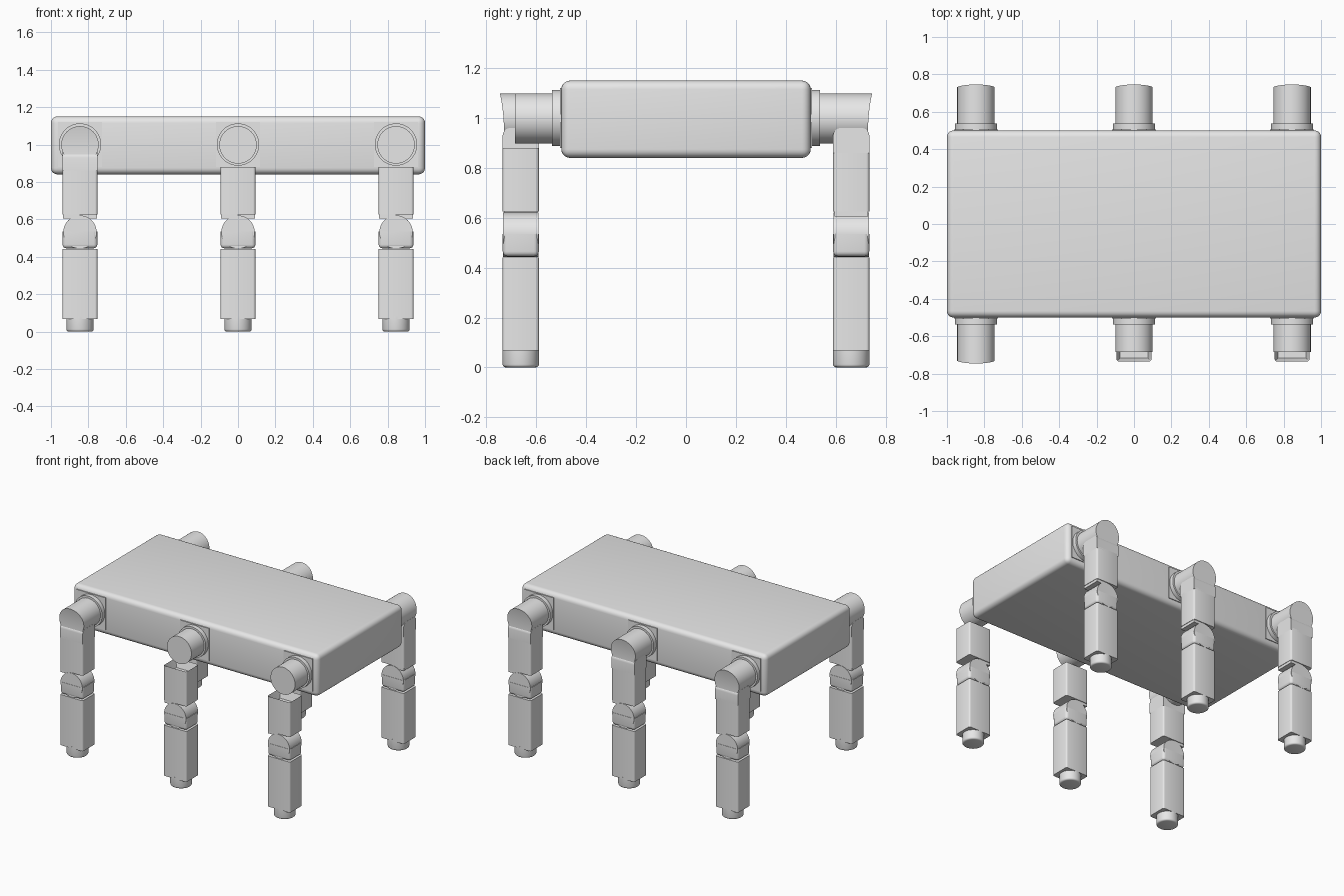
import bpy, bmesh, math
from mathutils import Matrix

cube = bpy.data.objects.get("Cube")
if cube:
    bpy.data.objects.remove(cube, do_unlink=True)

grey = bpy.data.materials.new("light_grey")
grey.use_nodes = True
grey.diffuse_color = (0.8, 0.8, 0.8, 1)
grey.node_tree.nodes["Principled BSDF"].inputs["Base Color"].default_value = (0.8, 0.8, 0.8, 1)


def finish(bm, name):
    """Turn a bmesh into a mesh with smooth curves and sharp corners."""
    bmesh.ops.recalc_face_normals(bm, faces=bm.faces)
    me = bpy.data.meshes.new(name)
    bm.to_mesh(me)
    bm.free()
    me.materials.append(grey)
    me.shade_smooth()
    me.set_sharp_from_angle(angle=math.radians(35))
    return me


def box_bm(x0, x1, y0, y1, z0, z1):
    bm = bmesh.new()
    bmesh.ops.create_cube(bm, size=1)
    for v in bm.verts:
        v.co.x = x1 if v.co.x > 0 else x0
        v.co.y = y1 if v.co.y > 0 else y0
        v.co.z = z1 if v.co.z > 0 else z0
    return bm


def bevel(bm, width, rule=lambda a, b: True, seg=4):
    edges = [e for e in bm.edges if rule(e.verts[0].co, e.verts[1].co)]
    bmesh.ops.bevel(bm, geom=edges, offset=width, segments=seg, profile=0.5, affect='EDGES')


def upright(a, b):
    return abs(a.z - b.z) > 0.01


def cyl_bm(r, a, b, centre, axis='Y', seg=48):
    """Cylinder from a to b along the axis; centre holds the other two coordinates."""
    bm = bmesh.new()
    bmesh.ops.create_cone(bm, cap_ends=True, segments=seg, radius1=r, radius2=r, depth=b - a)
    mid = (a + b) / 2
    if axis == 'Y':
        m = Matrix.Translation((centre[0], mid, centre[1])) @ Matrix.Rotation(math.pi / 2, 4, 'X')
    else:
        m = Matrix.Translation((centre[0], centre[1], mid))
    bmesh.ops.transform(bm, matrix=m, verts=bm.verts)
    return bm


def place(me, name, x=0.0, turn=0.0):
    ob = bpy.data.objects.new(name, me)
    ob.location.x = x
    ob.rotation_euler.z = turn
    bpy.context.scene.collection.objects.link(ob)


# Body slab
bm = box_bm(-1, 1, -0.5, 0.5, 0.84, 1.15)
bevel(bm, 0.035, seg=5)
place(finish(bm, "body"), "body")

# Leg footprint, for a leg on the front side
Y0, Y1, YC, W = -0.735, -0.59, -0.6625, 0.093
parts = {}
parts["mount_plate"] = finish(box_bm(-0.118, 0.118, -0.506, -0.49, 0.88, 1.12), "mount_plate")
parts["hip_flange"] = finish(cyl_bm(0.113, -0.537, -0.48, (0, 1.0)), "hip_flange")

# Short hip with a flat end
hip_flat = finish(cyl_bm(0.1, -0.685, -0.5, (0, 0.998)), "hip_flat")

# Long hip whose end is scooped: y depends on height
bm = cyl_bm(0.1, -0.73, -0.5, (0, 0.998))
cap = [f for f in bm.faces if f.calc_center_median().y < -0.729]
bmesh.ops.delete(bm, geom=cap, context='FACES_ONLY')
rim = sorted((v for v in bm.verts if v.co.y < -0.729),
             key=lambda v: math.atan2(v.co.z - 0.998, v.co.x))
for v in rim:
    v.co.y -= 0.016 * max(0.0, (v.co.z - 0.95) / 0.148) ** 2
# Bridge the rim with level strips
n = len(rim)
top = max(range(n), key=lambda i: rim[i].co.z)
loop = [rim[(top + i) % n] for i in range(n)]
for i in range(n // 2):
    a, b, c, d = loop[i], loop[i + 1], loop[-(i + 1) % n], loop[-i % n]
    quad = list(dict.fromkeys([a, b, c, d]))
    if len(quad) > 2:
        bm.faces.new(quad)
hip_long = finish(bm, "hip_long")

# Rounded shoulder on top of the upper leg
bm = box_bm(-W, W, Y0, Y1, 0.86, 0.96)
bevel(bm, 0.03, lambda a, b: a.z > 0.95 and b.z > 0.95 and abs(a.x - b.x) > 0.01, 5)
shoulder = finish(bm, "shoulder")

# Upper leg, solid and with an open socket on top
bm = box_bm(-W, W, Y0, Y1, 0.625, 0.875)
bevel(bm, 0.012, upright, 3)
upper_solid = finish(bm, "upper_leg")
bm = box_bm(-W, W, Y0, Y1, 0.625, 0.88)
bevel(bm, 0.012, upright, 3)
lid = [f for f in bm.faces if f.calc_center_median().z > 0.879]
bmesh.ops.inset_region(bm, faces=lid, thickness=0.018)
for v in lid[0].verts:
    v.co.z -= 0.06
upper_open = finish(bm, "upper_leg_open")

# Knee: tab, dome and rounded block
parts["knee_tab"] = finish(box_bm(-0.09, 0, Y0 + 0.005, Y1 - 0.005, 0.605, 0.63), "knee_tab")
parts["knee_dome"] = finish(cyl_bm(0.089, Y0 + 0.002, Y1 - 0.002, (0, 0.532)), "knee_dome")
bm = box_bm(-W, W, Y0, Y1, 0.445, 0.535)
bevel(bm, 0.02, lambda a, b: a.z < 0.5 or b.z < 0.5)
parts["knee_block"] = finish(bm, "knee_block")

# Lower leg and round foot
bm = box_bm(-W, W, Y0, Y1, 0.068, 0.441)
bevel(bm, 0.012, upright, 3)
parts["lower_leg"] = finish(bm, "lower_leg")
bm = cyl_bm(0.073, 0, 0.08, (0, YC), 'Z')
bevel(bm, 0.012, lambda a, b: a.z < 0.01 and b.z < 0.01, 3)
parts["foot"] = finish(bm, "foot")

# Six legs: two of the front ones have the short hip and open socket
for side, turn in (("front", 0.0), ("back", math.pi)):
    for pos, x in (("right", -0.845), ("middle", 0.0), ("left", 0.845)):
        tag = f"{side}_{pos}_"
        for name, me in parts.items():
            place(me, tag + name, x, turn)
        if side == "front" and pos != "right":
            place(hip_flat, tag + "hip", x, turn)
            place(upper_open, tag + "upper_leg", x, turn)
        else:
            place(hip_long, tag + "hip", x, turn)
            place(shoulder, tag + "shoulder", x, turn)
            place(upper_solid, tag + "upper_leg", x, turn)
